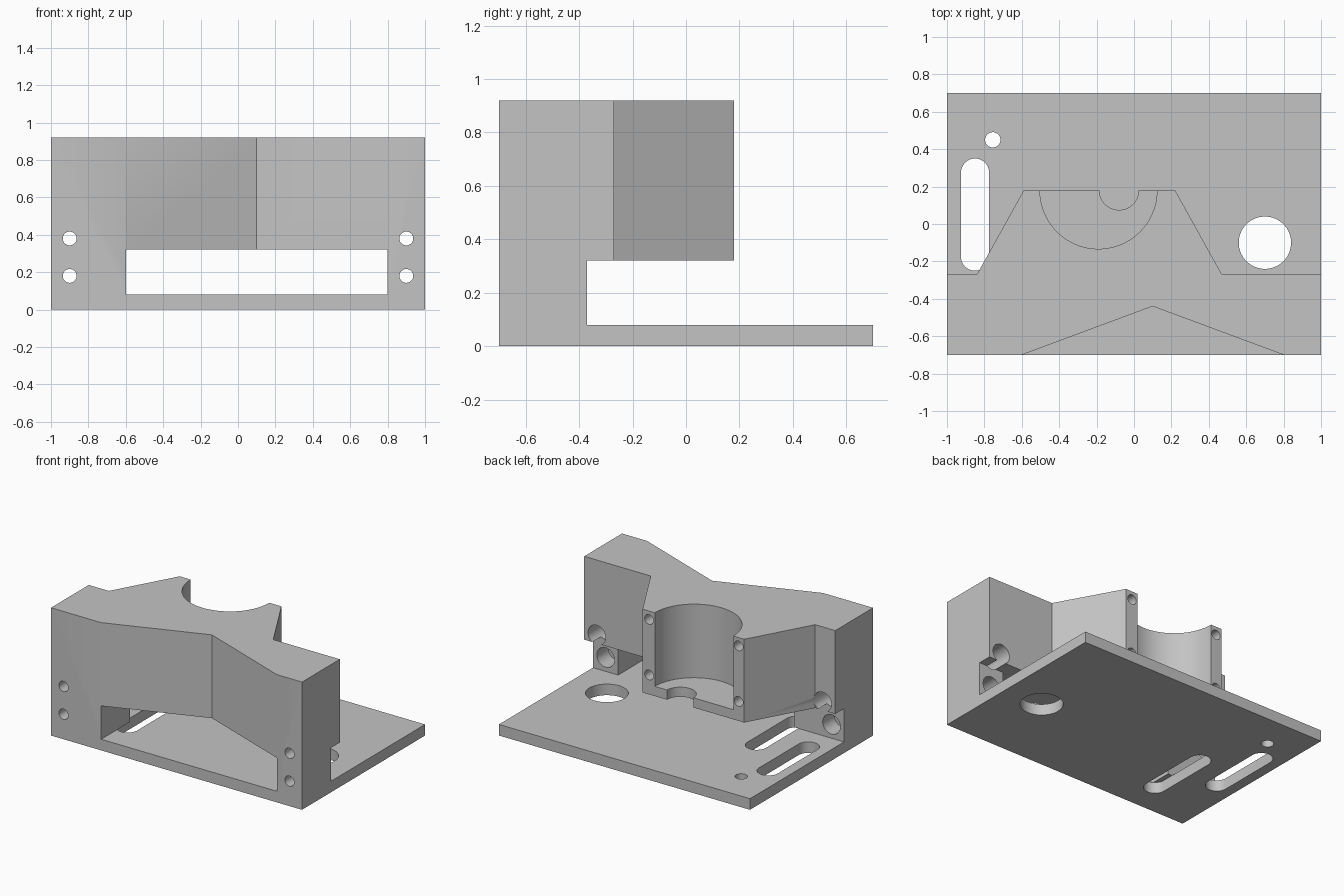
import bpy, bmesh, math

cube = bpy.data.objects.get("Cube")
if cube:
    bpy.data.objects.remove(cube, do_unlink=True)

grey = bpy.data.materials.new("plain grey")
grey.use_nodes = True
grey.diffuse_color = (0.55, 0.55, 0.55, 1)
grey.node_tree.nodes["Principled BSDF"].inputs["Base Color"].default_value = (0.55, 0.55, 0.55, 1)

PLACE = {"x": lambda u, v, w: (w, u, v),
         "y": lambda u, v, w: (u, w, v),
         "z": lambda u, v, w: (u, v, w)}


def prism(name, outline, start, end, axis="z"):
    """Extrude a flat outline along an axis."""
    place = PLACE[axis]
    bm = bmesh.new()
    face = bm.faces.new([bm.verts.new(place(u, v, start)) for u, v in outline])
    new = bmesh.ops.extrude_face_region(bm, geom=[face])["geom"]
    a, b = place(0, 0, start), place(0, 0, end)
    bmesh.ops.translate(bm, vec=[q - p for p, q in zip(a, b)],
                        verts=[g for g in new if isinstance(g, bmesh.types.BMVert)])
    bmesh.ops.recalc_face_normals(bm, faces=bm.faces)
    mesh = bpy.data.meshes.new(name)
    bm.to_mesh(mesh)
    bm.free()
    mesh.materials.append(grey)
    obj = bpy.data.objects.new(name, mesh)
    bpy.context.collection.objects.link(obj)
    return obj


def slot(u, v, radius, half=0, steps=48):
    """Circle outline, stretched into a slot along v when half > 0."""
    pts = []
    for i in range(steps):
        a = 2 * math.pi * (i + 0.5) / steps
        pts.append((u + radius * math.cos(a),
                    v + radius * math.sin(a) + math.copysign(half, math.sin(a))))
    return pts


def cut(body, *args):
    """Subtract a prism from the body and discard the cutter."""
    cutter = prism("cutter", *args)
    cutter.hide_render = True
    mod = body.modifiers.new("cut", "BOOLEAN")
    mod.operation, mod.solver, mod.object = "DIFFERENCE", "EXACT", cutter
    bpy.context.view_layer.update()
    graph = bpy.context.evaluated_depsgraph_get()
    mesh = bpy.data.meshes.new_from_object(body.evaluated_get(graph))
    body.modifiers.clear()
    body.data = mesh
    bpy.data.objects.remove(cutter, do_unlink=True)


# Side profile: base plate, legs and overhanging upper block
bracket = prism("motor_bracket",
                [(-.7, 0), (.7, 0), (.7, .08), (-.37, .08), (-.37, .32),
                 (.18, .32), (.18, .92), (-.7, .92)], -1, 1, "x")

# Tapered back corners of the upper block
cut(bracket, [(-1.1, -.27), (-.84, -.27), (-.59, .18), (-.59, .3), (-1.1, .3)], .2, 1)
cut(bracket, [(1.1, -.27), (.47, -.27), (.22, .18), (.22, .3), (1.1, .3)], .2, 1)

# Opening between the legs and V notch in the front
cut(bracket, [(-.6, .08), (.8, .08), (.8, .32), (-.6, .32)], -.8, -.2, "y")
cut(bracket, [(-.87, -.8), (1.07, -.8), (.1, -.44)], .2, 1)

# Motor cradle with shaft relief in its floor
cut(bracket, slot(-.19, .18, .313, 0, 96), .39, 1)
cut(bracket, slot(-.08, .18, .105), .2, .5)

# Clamp screw holes on the back of the cradle
for x in (-.545, .168):
    for z in (.46, .86):
        cut(bracket, slot(x, z, .035, 0, 32), -.1, .3, "y")

# Front mounting holes with wider bores behind
for x in (-.9, .9):
    for z in (.18, .38):
        cut(bracket, slot(x, z, .037, 0, 32), -.8, -.3, "y")
        cut(bracket, slot(x, z, .07, 0, 32), -.5, -.25, "y")

# Base plate slots and holes
cut(bracket, slot(-.85, .05, .075, .225), -.1, .2)
cut(bracket, slot(-.56, -.23, .075, .225), -.1, .08)
cut(bracket, slot(-.755, .45, .041, 0, 32), -.1, .2)
cut(bracket, slot(.7, -.1, .14), -.1, .2)

# Smooth bores, sharp edges
bpy.ops.object.select_all(action="DESELECT")
bracket.select_set(True)
bpy.context.view_layer.objects.active = bracket
bpy.ops.object.shade_smooth_by_angle(angle=math.radians(30))
